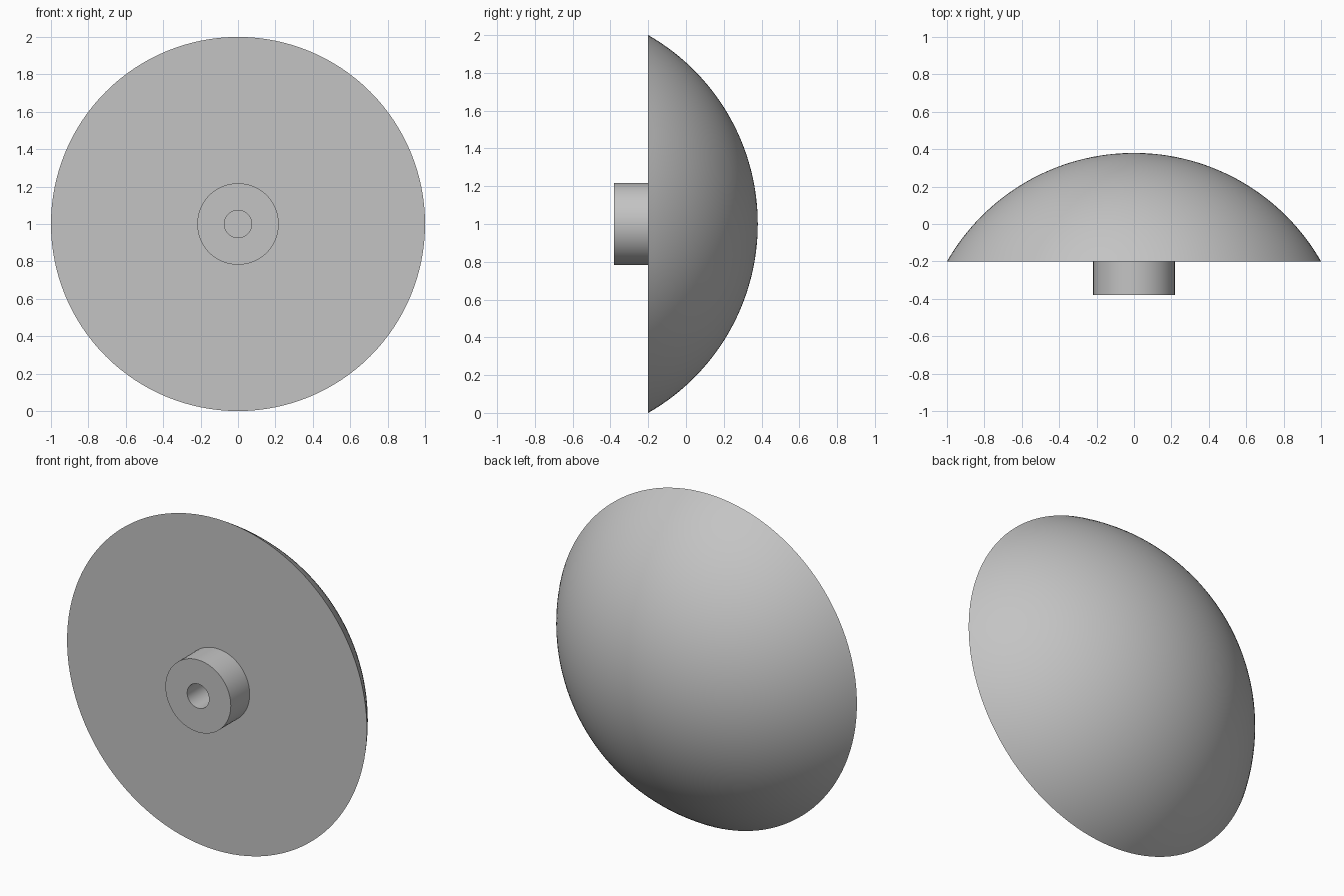
import bpy, bmesh, math
from mathutils import Vector, Matrix

cube = bpy.data.objects.get("Cube")
if cube:
    bpy.data.objects.remove(cube, do_unlink=True)

CENTRE_Z = 1.0
BASE_Y, APEX_Y, FRONT_Y = -0.2, 0.38, -0.38
RIM, BOSS, BORE = 1.0, 0.218, 0.073

grey = bpy.data.materials.new("plain grey")
grey.use_nodes = True
colour = (0.55, 0.55, 0.55, 1)
grey.diffuse_color = colour
grey.node_tree.nodes["Principled BSDF"].inputs["Base Color"].default_value = colour


def lathe(name, profile, segments):
    """Revolve (radius, y) points about the front-to-back axis."""
    bm = bmesh.new()
    verts = [bm.verts.new((r, y, 0)) for r, y in profile]
    edges = [bm.edges.new(pair) for pair in zip(verts, verts[1:])]
    bmesh.ops.spin(bm, geom=verts + edges, cent=(0, 0, 0), axis=(0, 1, 0),
                   angle=math.tau, steps=segments, use_merge=True)
    bmesh.ops.remove_doubles(bm, verts=bm.verts, dist=1e-5)
    bmesh.ops.recalc_face_normals(bm, faces=bm.faces)
    mesh = bpy.data.meshes.new(name)
    bm.to_mesh(mesh)
    bm.free()
    mesh.materials.append(grey)
    obj = bpy.data.objects.new(name, mesh)
    obj.location.z = CENTRE_Z
    bpy.context.collection.objects.link(obj)
    bpy.ops.object.select_all(action="DESELECT")
    obj.select_set(True)
    bpy.context.view_layer.objects.active = obj
    bpy.ops.object.shade_smooth_by_angle(angle=math.radians(30))
    return obj


# Domed cap: flat front disc and a spherical back
height = APEX_Y - BASE_Y
radius = (RIM ** 2 + height ** 2) / (2 * height)
sweep = math.asin(RIM / radius)
steps = 32
arc = [(radius * math.sin(sweep * i / steps),
        APEX_Y - radius + radius * math.cos(sweep * i / steps))
       for i in range(steps, -1, -1)]
lathe("domed_cap", [(0, BASE_Y)] + arc, 128)

# Mounting boss with a blind bore that ends at the disc
lathe("mounting_boss", [(BOSS, BASE_Y), (BOSS, FRONT_Y),
                        (BORE, FRONT_Y), (BORE, BASE_Y), (BOSS, BASE_Y)], 64)
